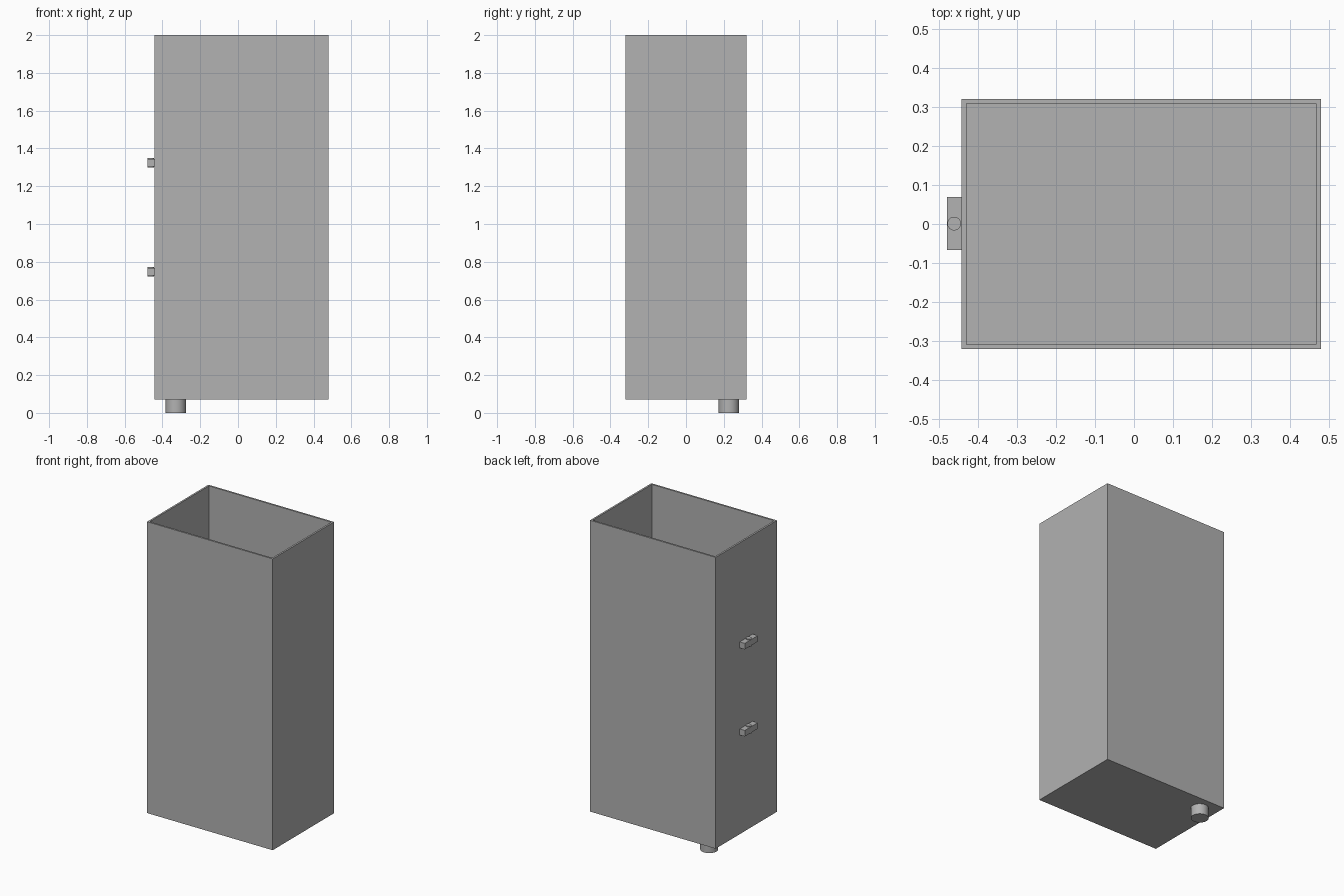
import bpy
import bmesh
from mathutils import Matrix, Vector

cube = bpy.data.objects.get("Cube")
if cube:
    bpy.data.objects.remove(cube, do_unlink=True)

grey = bpy.data.materials.new("plain grey")
grey.use_nodes = True
COLOR = (0.445, 0.445, 0.445, 1)
grey.diffuse_color = COLOR
grey.node_tree.nodes["Principled BSDF"].inputs["Base Color"].default_value = COLOR


def finish(name, bm):
    mesh = bpy.data.meshes.new(name)
    bm.to_mesh(mesh)
    bm.free()
    obj = bpy.data.objects.new(name, mesh)
    bpy.context.collection.objects.link(obj)
    mesh.materials.append(grey)
    return obj


def box(name, low, high):
    low, high = Vector(low), Vector(high)
    bm = bmesh.new()
    place = Matrix.Translation((low + high) / 2) @ Matrix.Diagonal((*(high - low), 1))
    bmesh.ops.create_cube(bm, size=1, matrix=place)
    return finish(name, bm)


def cylinder(name, x, y, z0, z1, radius):
    bm = bmesh.new()
    bmesh.ops.create_cone(bm, cap_ends=True, segments=32, radius1=radius, radius2=radius,
                          depth=z1 - z0, matrix=Matrix.Translation((x, y, (z0 + z1) / 2)))
    obj = finish(name, bm)
    bpy.ops.object.select_all(action="DESELECT")
    obj.select_set(True)
    bpy.context.view_layer.objects.active = obj
    bpy.ops.object.shade_smooth_by_angle()
    return obj


# Open-topped bin: the top face is inset to a rim, then sunk to the floor
WALL, BASE, TOP = 0.017, 0.07, 2.0
bin_body = box("bin_body", (-0.442, -0.321, BASE), (0.479, 0.321, TOP))
bm = bmesh.new()
bm.from_mesh(bin_body.data)
top = max(bm.faces, key=lambda f: f.calc_center_median().z)
bmesh.ops.inset_region(bm, faces=[top], thickness=WALL)
sunk = bmesh.ops.extrude_face_region(bm, geom=[top])
floor_verts = [v for v in sunk["geom"] if isinstance(v, bmesh.types.BMVert)]
bmesh.ops.translate(bm, verts=floor_verts, vec=(0, 0, BASE + WALL - TOP))
if top.is_valid:
    bmesh.ops.delete(bm, geom=[top], context="FACES_ONLY")
bmesh.ops.recalc_face_normals(bm, faces=bm.faces)
bm.to_mesh(bin_body.data)
bm.free()

# Drain spout below the floor
cylinder("drain_spout", -0.329, 0.227, 0, BASE + 0.005, 0.054)

# Two side hinges, each a bar with an upright pin
for label, z in (("lower", 0.747), ("upper", 1.324)):
    box(label + "_hinge_bar", (-0.479, -0.067, z - 0.02), (-0.44, 0.069, z + 0.02))
    cylinder(label + "_hinge_pin", -0.461, 0.001, z - 0.026, z + 0.026, 0.0175)
